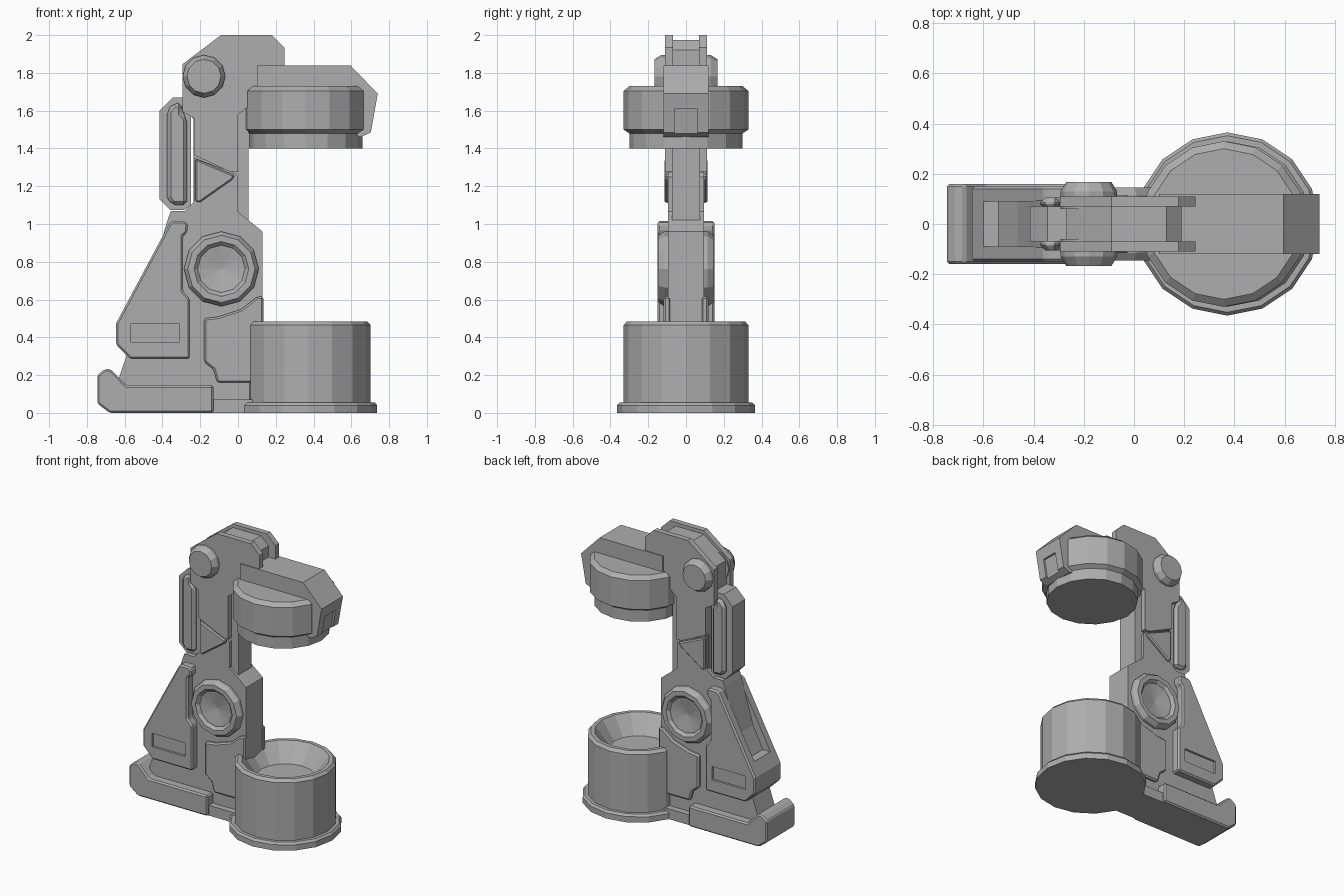
import bpy, bmesh, math
from mathutils import Matrix

grey = bpy.data.materials.new("machine grey")
grey.diffuse_color = (0.42, 0.42, 0.42, 1)


def finish(name, bm, bevel=0.0):
    bmesh.ops.recalc_face_normals(bm, faces=bm.faces)
    mesh = bpy.data.meshes.new(name)
    bm.to_mesh(mesh)
    bm.free()
    mesh.materials.append(grey)
    ob = bpy.data.objects.new(name, mesh)
    bpy.context.collection.objects.link(ob)
    if bevel:
        m = ob.modifiers.new("edge", 'BEVEL')
        m.width, m.segments, m.limit_method = bevel, 1, 'ANGLE'
        m.angle_limit = math.radians(35)
    return ob


def add_prism(bm, pts, y0, y1):
    a = [bm.verts.new((x, y0, z)) for x, z in pts]
    b = [bm.verts.new((x, y1, z)) for x, z in pts]
    bm.faces.new(a)
    bm.faces.new(b[::-1])
    for i in range(len(pts)):
        j = (i + 1) % len(pts)
        bm.faces.new((a[i], a[j], b[j], b[i]))


def slab(name, pts, half, bevel=0.0):
    """Side profile extruded across the full width."""
    bm = bmesh.new()
    add_prism(bm, pts, -half, half)
    return finish(name, bm, bevel)


def pair(name, pts, y0, y1, bevel=0.0):
    """Side profile extruded on both sides."""
    bm = bmesh.new()
    for s in (-1, 1):
        add_prism(bm, pts, s * y0, s * y1)
    return finish(name, bm, bevel)


def add_lathe(bm, prof, n, mat):
    """Closed turned shape, from (radius, height) points."""
    rings = [[bm.verts.new(mat @ Matrix.Rotation(2 * math.pi * k / n, 4, 'Z')
                           @ Matrix.Translation((r, 0, h)).translation)
              for k in range(n)] for r, h in prof]
    for a, b in zip(rings, rings[1:]):
        for k in range(n):
            j = (k + 1) % n
            bm.faces.new((a[k], a[j], b[j], b[k]))
    bm.faces.new(rings[0][::-1])
    bm.faces.new(rings[-1])


def drum(name, x, prof):
    bm = bmesh.new()
    add_lathe(bm, prof, 16, Matrix.Translation((x, 0, 0)))
    return finish(name, bm)


def side_knobs(name, x, z, prof, n):
    bm = bmesh.new()
    for s in (-1, 1):
        add_lathe(bm, prof, n, Matrix.Translation((x, 0, z))
                  @ Matrix.Rotation(-s * math.pi / 2, 4, 'X'))
    return finish(name, bm)


def rect(x0, x1, z0, z1):
    return [(x0, z0), (x1, z0), (x1, z1), (x0, z1)]


def cut(ob, cutter):
    m = ob.modifiers.new("cut", 'BOOLEAN')
    m.operation, m.object, m.solver = 'DIFFERENCE', cutter, 'EXACT'
    bpy.context.view_layer.objects.active = ob
    for mod in list(ob.modifiers):
        bpy.ops.object.modifier_apply(modifier=mod.name)
    bpy.data.objects.remove(cutter)


# Lower drum with flange and sunken bowl
drum("lower_drum", 0.372, [(0.365, 0), (0.365, 0.04), (0.352, 0.055), (0.33, 0.055),
                           (0.33, 0.465), (0.312, 0.485), (0.285, 0.485), (0.265, 0.46),
                           (0.19, 0.36)])
# Upper drum with stepped lower ring
drum("upper_drum", 0.358, [(0.30, 1.40), (0.30, 1.48), (0.315, 1.49), (0.33, 1.50),
                           (0.33, 1.705), (0.30, 1.73)])

# Head cap over the upper drum, with a notch in its nose
cap = slab("head_cap", [(0.10, 1.55), (0.10, 1.84), (0.595, 1.84), (0.74, 1.69),
                        (0.703, 1.485), (0.65, 1.46), (0.45, 1.50)], 0.12)
cut(cap, slab("notch_cutter", [(0.60, 1.40), (0.675, 1.40), (0.712, 1.61),
                               (0.80, 1.61), (0.80, 1.40)], 0.06))

# Foot with raised heel, and narrower bridge to the drum
slab("foot", [(-0.745, 0.05), (-0.745, 0.2), (-0.705, 0.232), (-0.675, 0.232),
              (-0.59, 0.145), (-0.13, 0.145), (-0.13, 0), (-0.68, 0)], 0.16, 0.01)
slab("foot_bridge", rect(-0.2, 0.2, 0, 0.072), 0.14)

# Lower arm body
slab("lower_arm", [(-0.66, 0.1), (-0.55, 0.42), (-0.37, 1.03), (-0.355, 1.07),
                   (-0.28, 1.07), (-0.23, 1.12), (-0.23, 1.35), (-0.02, 1.27), (0, 1.25),
                   (0, 1.065), (0.13, 0.96), (0.13, 0.05), (-0.6, 0.05)], 0.095)

# Rear shell with a long slot down its sloped back and panel recesses
shell = slab("rear_shell", [(-0.362, 1.005), (-0.345, 1.015), (-0.28, 1.015),
                            (-0.265, 1.0), (-0.268, 0.955), (-0.292, 0.935),
                            (-0.292, 0.645), (-0.255, 0.605), (-0.255, 0.285),
                            (-0.57, 0.285), (-0.645, 0.36), (-0.645, 0.475)], 0.15, 0.012)
cut(shell, slab("slot_cutter", [(-0.72, 0.56), (-0.54, 0.56), (-0.345, 0.95),
                                (-0.50, 0.95)], 0.09))
cut(shell, pair("panel_cutter", rect(-0.57, -0.31, 0.375, 0.47), 0.135, 0.2))

# Raised front panels beside the drum
pair("side_panel", [(-0.18, 0.50), (-0.10, 0.51), (0.02, 0.55), (0.10, 0.615),
                    (0.135, 0.615), (0.135, 0.16), (-0.11, 0.16), (-0.13, 0.23),
                    (-0.18, 0.27)], 0.08, 0.118, 0.01)

# Middle joint with dished centre
side_knobs("middle_joint", -0.088, 0.762,
           [(0.198, 0.05), (0.198, 0.115), (0.178, 0.145), (0.145, 0.145),
            (0.125, 0.125), (0.118, 0.125), (0.004, 0.105)], 12)

# Upper arm core, between the cheek plates
slab("upper_arm_core", [(-0.235, 1.0), (0.055, 0.96), (0.055, 1.62), (0.19, 1.75),
                        (0.19, 1.92), (0.13, 1.975), (-0.09, 1.975), (-0.27, 1.84),
                        (-0.27, 1.62), (-0.235, 1.55)], 0.075)
# Cheek plates of the upper arm
pair("upper_arm_cheek", [(-0.295, 1.595), (-0.295, 1.845), (-0.09, 2.0), (0.178, 2.0),
                         (0.245, 1.935), (0.245, 1.66), (0.08, 1.64), (0, 1.58),
                         (0, 1.275), (-0.04, 1.275), (-0.232, 1.365), (-0.232, 1.56)],
     0.07, 0.11)
# Triangular brace
pair("triangle_brace", [(-0.225, 1.345), (-0.018, 1.258), (-0.03, 1.235),
                        (-0.205, 1.112), (-0.225, 1.12)], 0.08, 0.115, 0.008)
# Spine along the back of the upper arm
slab("upper_spine", [(-0.415, 1.13), (-0.415, 1.60), (-0.345, 1.67), (-0.25, 1.67),
                     (-0.25, 1.10), (-0.285, 1.075), (-0.36, 1.075)], 0.07)
pair("spine_side", [(-0.375, 1.14), (-0.375, 1.60), (-0.34, 1.64), (-0.296, 1.64),
                    (-0.296, 1.59), (-0.27, 1.56), (-0.27, 1.10), (-0.35, 1.10)],
     0.06, 0.105, 0.02)

# Shoulder pivot
side_knobs("shoulder_pivot", -0.18, 1.782,
           [(0.113, 0.06), (0.113, 0.13), (0.09, 0.167)], 12)
